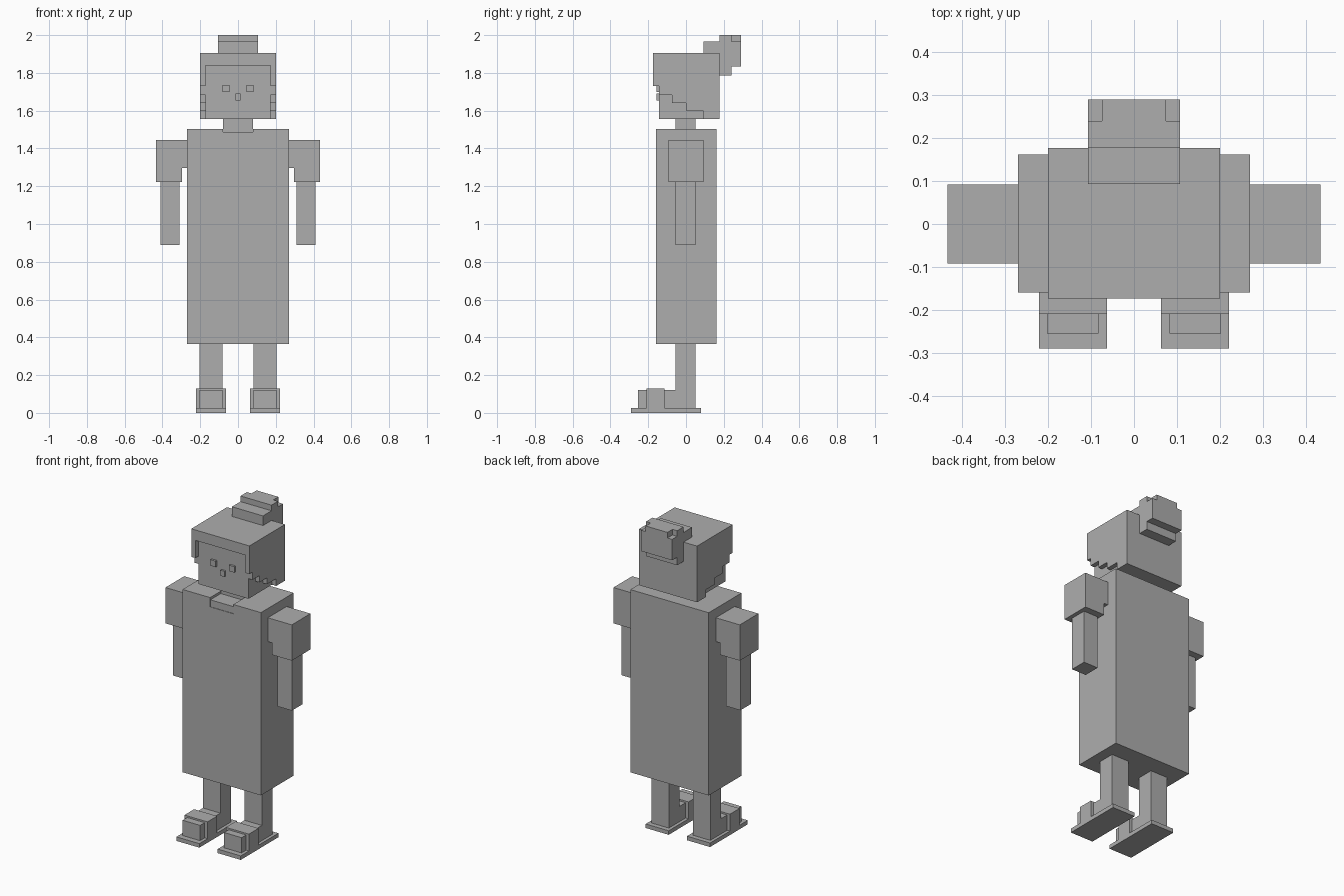
import bpy
import bmesh

# One flat grey for the whole figure
grey = bpy.data.materials.new("plain_grey")
grey.diffuse_color = (0.42, 0.42, 0.42, 1)


def finish(name, bm):
    mesh = bpy.data.meshes.new(name)
    bmesh.ops.recalc_face_normals(bm, faces=bm.faces[:])
    bm.to_mesh(mesh)
    bm.free()
    mesh.materials.append(grey)
    obj = bpy.data.objects.new(name, mesh)
    bpy.context.collection.objects.link(obj)
    return obj


def block(name, x, y, z):
    """Box from (min, max) pairs."""
    bm = bmesh.new()
    bmesh.ops.create_cube(bm, size=1)
    for v in bm.verts:
        v.co = [r[1] if c > 0 else r[0] for c, r in zip(v.co, (x, y, z))]
    return finish(name, bm)


def prism(name, outline, axis, lo, hi):
    """Extrude a 2D outline along x (axis 0) or y (axis 1)."""
    bm = bmesh.new()

    def point(a, b, d):
        return (d, a, b) if axis == 0 else (a, d, b)

    face = bm.faces.new([bm.verts.new(point(a, b, lo)) for a, b in outline])
    ext = bmesh.ops.extrude_face_region(bm, geom=[face])["geom"]
    for v in ext:
        if isinstance(v, bmesh.types.BMVert):
            v.co[axis] = hi
    return finish(name, bm)


# Dress with a neckline notch at the top front
block("dress", (-0.27, 0.27), (-0.16, 0.162), (0.365, 1.445))
block("dress_back_yoke", (-0.08, 0.08), (0.055, 0.162), (1.445, 1.503))
block("neckline", (-0.08, 0.08), (-0.157, 0.055), (1.445, 1.488))
block("neck", (-0.08, 0.08), (-0.055, 0.05), (1.488, 1.555))

# Head: face, features and hair
block("face", (-0.172, 0.172), (-0.142, 0.17), (1.556, 1.85))
block("nose", (-0.014, 0.014), (-0.155, -0.14), (1.655, 1.69))
block("hair_cap", (-0.2, 0.2), (-0.174, 0.177), (1.84, 1.905))
block("hair_back", (-0.172, 0.172), (0.09, 0.177), (1.555, 1.84))

# Bun with a stepped profile and notched rear top corners
prism("bun", [(0.093, 1.9), (0.093, 1.965), (0.177, 1.965), (0.29, 1.965),
              (0.29, 1.835), (0.24, 1.835), (0.24, 1.785), (0.177, 1.785),
              (0.177, 1.9)], 0, -0.107, 0.107)
block("bun_top_front", (-0.107, 0.107), (0.177, 0.24), (1.965, 2.0))
block("bun_top_rear", (-0.075, 0.075), (0.24, 0.29), (1.965, 2.0))

# Stair-stepped hair edge seen from the side
hair_side = [(-0.174, 1.84), (-0.174, 1.73), (-0.143, 1.73), (-0.143, 1.682),
             (-0.075, 1.682), (-0.075, 1.64), (0.0, 1.64), (0.0, 1.6),
             (0.09, 1.6), (0.09, 1.555), (0.177, 1.555), (0.177, 1.84)]
# Sleeve outline seen from the front, stepped under the armpit
sleeve = [(0.265, 1.445), (0.435, 1.445), (0.435, 1.222), (0.297, 1.222),
          (0.297, 1.297), (0.265, 1.297)]

for side, s in (("left", -1), ("right", 1)):
    def mx(a, b):
        return tuple(sorted((s * a, s * b)))

    block("dress_shoulder_" + side, mx(0.08, 0.27), (-0.16, 0.162), (1.445, 1.503))
    prism("hair_side_" + side, hair_side, 0, s * 0.172, s * 0.2)
    block("eye_" + side, mx(0.045, 0.083), (-0.155, -0.14), (1.7, 1.737))
    # Arm
    prism("sleeve_" + side, [(s * a, b) for a, b in sleeve], 1, -0.092, 0.092)
    block("arm_" + side, mx(0.31, 0.41), (-0.055, 0.05), (0.89, 1.225))
    # Leg and shoe
    block("leg_" + side, mx(0.083, 0.203), (-0.055, 0.05), (0.02, 0.37))
    block("foot_" + side, mx(0.083, 0.203), (-0.255, -0.055), (0.02, 0.12))
    block("shoe_strap_" + side, mx(0.063, 0.222), (-0.21, -0.115), (0.02, 0.13))
    block("sole_" + side, mx(0.063, 0.222), (-0.29, 0.08), (0.0, 0.025))
